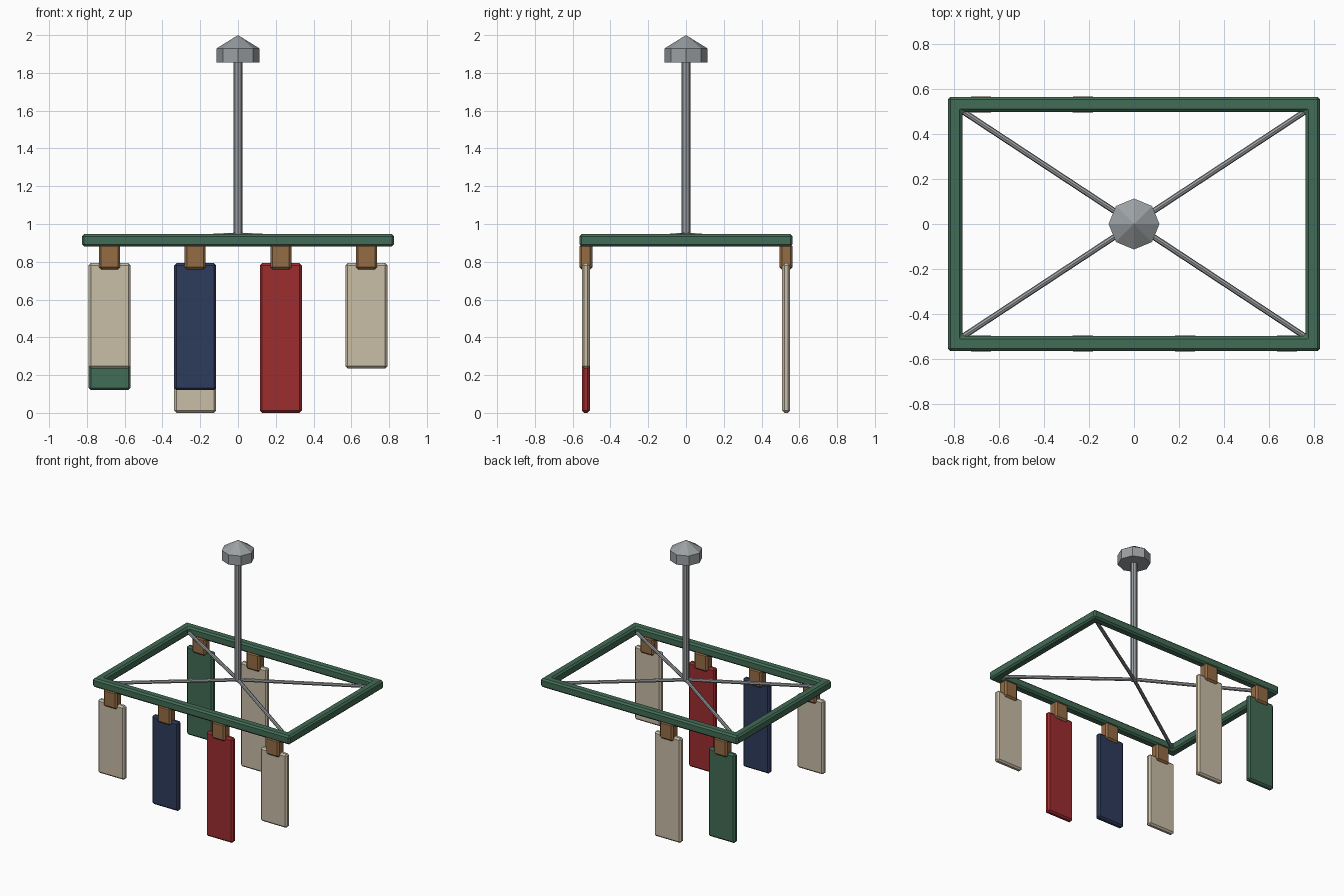
import bpy
import bmesh
from mathutils import Vector

if "Cube" in bpy.data.objects:
    bpy.data.objects.remove(bpy.data.objects["Cube"], do_unlink=True)


def material(name, rgb):
    mat = bpy.data.materials.new(name)
    mat.use_nodes = True
    color = (*rgb, 1)
    mat.diffuse_color = color
    mat.node_tree.nodes["Principled BSDF"].inputs["Base Color"].default_value = color
    return mat


GREEN = material("green", (0.055, 0.15, 0.092))
RED = material("red", (0.34, 0.026, 0.028))
NAVY = material("navy", (0.027, 0.044, 0.105))
CREAM = material("cream", (0.58, 0.51, 0.385))
WOOD = material("wood brown", (0.30, 0.15, 0.06))
STEEL = material("steel grey", (0.33, 0.35, 0.365))


def finish(name, bm, mat, bevel=0):
    bmesh.ops.recalc_face_normals(bm, faces=bm.faces)
    mesh = bpy.data.meshes.new(name)
    bm.to_mesh(mesh)
    bm.free()
    mesh.materials.append(mat)
    obj = bpy.data.objects.new(name, mesh)
    bpy.context.collection.objects.link(obj)
    if bevel:
        mod = obj.modifiers.new("chamfer", "BEVEL")
        mod.width = bevel
        mod.segments = 1
        mod.limit_method = "ANGLE"
    return obj


def box(name, center, size, mat, bevel):
    bm = bmesh.new()
    bmesh.ops.create_cube(bm, size=1)
    bmesh.ops.scale(bm, vec=size, verts=bm.verts)
    bmesh.ops.translate(bm, vec=center, verts=bm.verts)
    return finish(name, bm, mat, bevel)


def rod(name, start, end, r1, r2, mat):
    start, end = Vector(start), Vector(end)
    axis = end - start
    bm = bmesh.new()
    bmesh.ops.create_cone(bm, cap_ends=True, segments=8,
                          radius1=r1, radius2=r2, depth=axis.length)
    obj = finish(name, bm, mat)
    obj.location = (start + end) / 2
    obj.rotation_mode = "QUATERNION"
    if axis.xy.length > 0:
        obj.rotation_quaternion = axis.to_track_quat("Z", "Y")
    return obj


# Rectangular frame: a flat ring raised and chamfered
corners = [(-1, -1), (1, -1), (1, 1), (-1, 1)]
bm = bmesh.new()
outer = [bm.verts.new((x * 0.826, y * 0.564, 0.88)) for x, y in corners]
inner = [bm.verts.new((x * 0.762, y * 0.498, 0.88)) for x, y in corners]
for i in range(4):
    j = (i + 1) % 4
    bm.faces.new((outer[i], outer[j], inner[j], inner[i]))
raised = bmesh.ops.extrude_face_region(bm, geom=bm.faces[:])["geom"]
bmesh.ops.translate(bm, vec=(0, 0, 0.066),
                    verts=[g for g in raised if isinstance(g, bmesh.types.BMVert)])
finish("frame", bm, GREEN, 0.012)

# Diagonal braces from the pole to the frame corners
for i, (x, y) in enumerate(corners):
    rod(f"brace_{i + 1}", (0, 0, 0.942), (x * 0.775, y * 0.51, 0.902), 0.013, 0.013, STEEL)

# Central pole and its faceted cap
rod("pole", (0, 0, 0.932), (0, 0, 1.87), 0.023, 0.023, STEEL)
rod("cap_base", (0, 0, 1.856), (0, 0, 1.93), 0.113, 0.113, STEEL)
rod("cap_point", (0, 0, 1.93), (0, 0, 2.0), 0.113, 0, STEEL)

# Hanging cloths, each held by a wooden clip: x, y, bottom, colour
SHORT, MEDIUM, LONG = 0.235, 0.12, 0
cloths = [
    (-0.68, -0.53, SHORT, CREAM),
    (-0.227, -0.53, MEDIUM, NAVY),
    (0.227, -0.53, LONG, RED),
    (0.68, -0.53, SHORT, CREAM),
    (-0.68, 0.53, MEDIUM, GREEN),
    (-0.227, 0.53, LONG, CREAM),
]
TOP = 0.793
for i, (x, y, bottom, mat) in enumerate(cloths):
    box(f"cloth_{i + 1}", (x, y, (TOP + bottom) / 2), (0.222, 0.042, TOP - bottom), mat, 0.012)
    box(f"clip_{i + 1}", (x, y, 0.826), (0.112, 0.07, 0.132), WOOD, 0.012)
